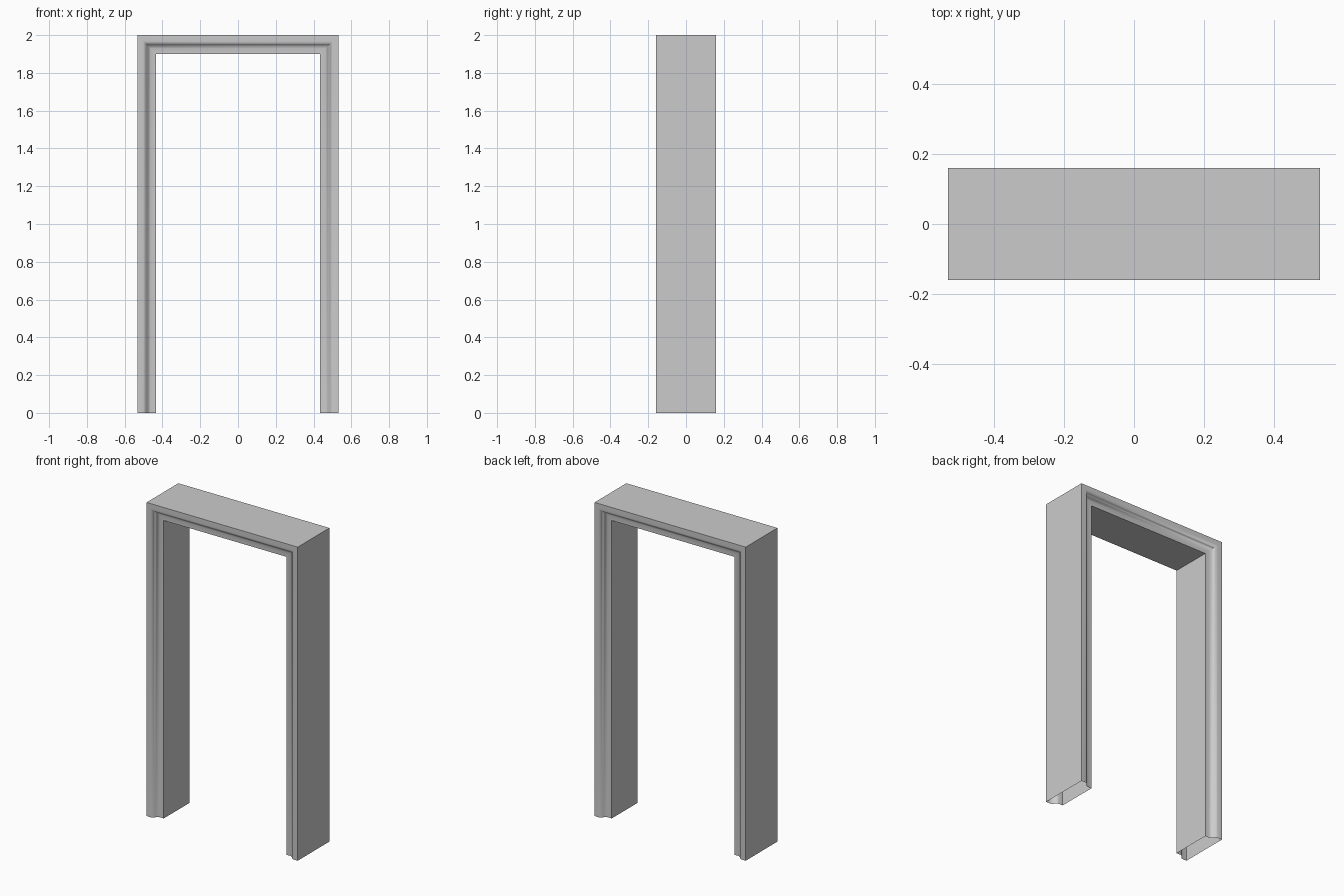
import bpy, bmesh, math

if "Cube" in bpy.data.objects:
    bpy.data.objects.remove(bpy.data.objects["Cube"])

HALF_W, HEIGHT, DEPTH = 0.533, 2.0, 0.16   # outer half width, height, half depth
BAND, STEP = 0.10, 0.03                    # frame width, moulding step
RAMP_A, RAMP_B, SEGS = 0.032, 0.07, 6      # where the ogee starts and ends

# Front moulding: (inset from outside edge, y), outer flat, ogee, inner flat
front = [(0.0, -DEPTH)]
for i in range(SEGS + 1):
    t = i / SEGS
    front.append((RAMP_A + (RAMP_B - RAMP_A) * t,
                  -DEPTH + STEP * (1 - math.cos(math.pi * t)) / 2))
front.append((BAND, -DEPTH + STEP))
# Closed section: front moulding, then the mirrored back moulding
profile = front + [(d, -y) for d, y in reversed(front)]

# Sweep the section up, across and down with mitred corners (open at the floor)
stations = [(-1, False), (-1, True), (1, True), (1, False)]
bm = bmesh.new()
rings = [[bm.verts.new((side * (HALF_W - d), y, HEIGHT - d if top else 0.0))
          for d, y in profile] for side, top in stations]
n = len(profile)
for a, b in zip(rings, rings[1:]):
    for i in range(n):
        j = (i + 1) % n
        bm.faces.new((a[i], b[i], b[j], a[j]))
bmesh.ops.recalc_face_normals(bm, faces=bm.faces)
# Make sure the outer faces point outward
top_face = max(bm.faces, key=lambda f: f.calc_center_median().z)
if top_face.normal.z < 0:
    bmesh.ops.reverse_faces(bm, faces=bm.faces)

mesh = bpy.data.meshes.new("door_frame")
bm.to_mesh(mesh)
bm.free()
frame = bpy.data.objects.new("door_frame", mesh)
bpy.context.collection.objects.link(frame)
bpy.context.view_layer.objects.active = frame
frame.select_set(True)
bpy.ops.object.shade_smooth_by_angle(angle=math.radians(60))
